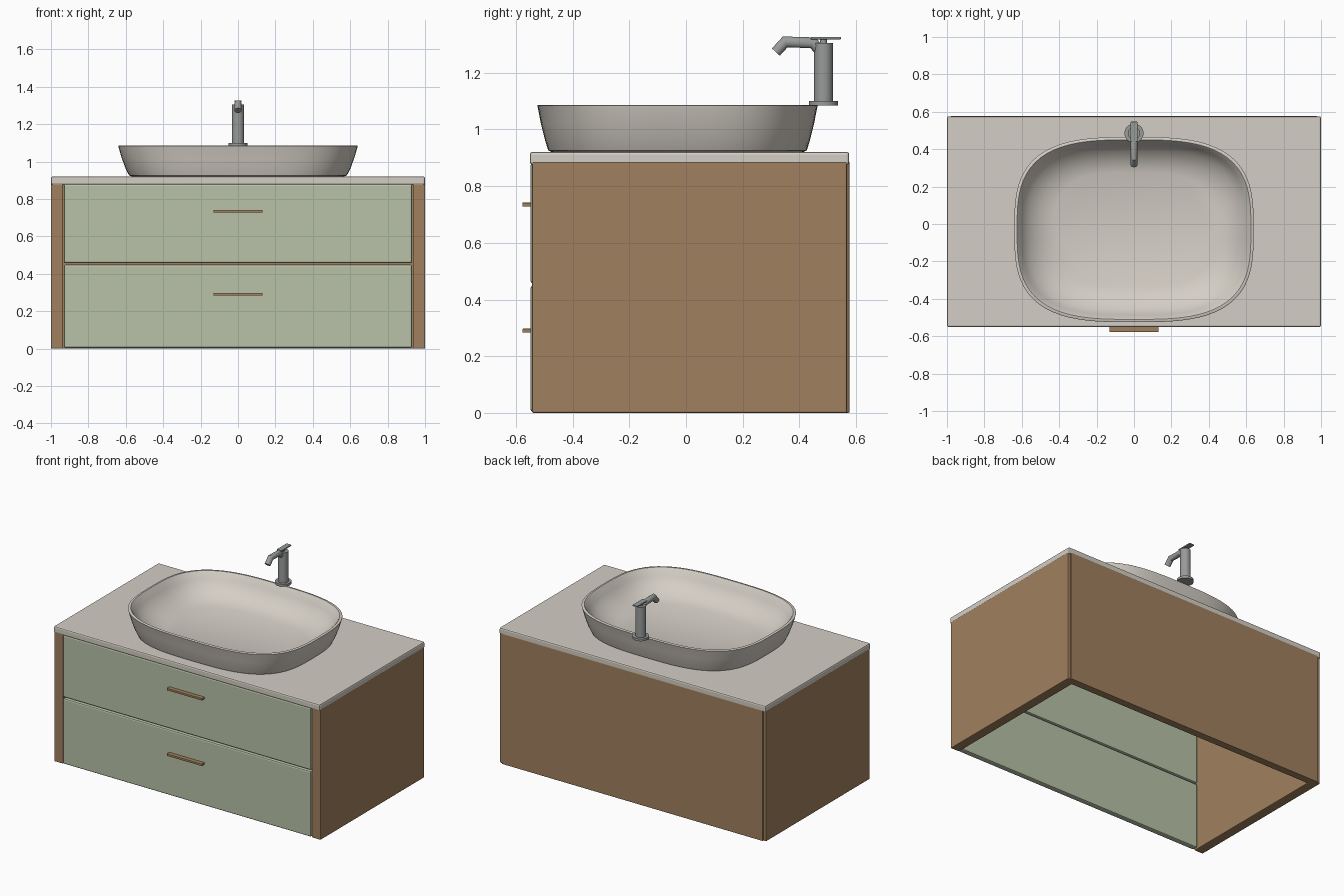
import bpy, bmesh, math
from mathutils import Vector

cube = bpy.data.objects.get("Cube")
if cube:
    bpy.data.objects.remove(cube, do_unlink=True)


def srgb(*rgb):
    return [((c / 255 + 0.055) / 1.055) ** 2.4 for c in rgb] + [1.0]


def material(name, colour):
    m = bpy.data.materials.new(name)
    m.use_nodes = True
    m.diffuse_color = colour
    m.node_tree.nodes["Principled BSDF"].inputs["Base Color"].default_value = colour
    return m


wood = material("warm wood", srgb(160, 128, 94))
green = material("sage green", srgb(184, 194, 168))
stone = material("pale stone", srgb(212, 206, 197))
metal = material("brushed metal", srgb(152, 155, 153))


def finish(name, bm, mat, smooth=None):
    bmesh.ops.recalc_face_normals(bm, faces=bm.faces)
    mesh = bpy.data.meshes.new(name)
    bm.to_mesh(mesh)
    bm.free()
    ob = bpy.data.objects.new(name, mesh)
    bpy.context.collection.objects.link(ob)
    mesh.materials.append(mat)
    if smooth:
        bpy.ops.object.select_all(action="DESELECT")
        ob.select_set(True)
        bpy.context.view_layer.objects.active = ob
        bpy.ops.object.shade_smooth_by_angle(angle=math.radians(smooth))
    return ob


def box(name, x, y, z, mat, bevel=0.0):
    bm = bmesh.new()
    bmesh.ops.create_cube(bm, size=1)
    for v in bm.verts:
        for i, (lo, hi) in enumerate((x, y, z)):
            v.co[i] = lo + (v.co[i] + 0.5) * (hi - lo)
    ob = finish(name, bm, mat)
    if bevel:
        mod = ob.modifiers.new("edge", "BEVEL")
        mod.width = bevel
        mod.segments = 2
    return ob


def loft(name, rings, mat, smooth):
    """Skin a list of closed rings and cap both ends."""
    bm = bmesh.new()
    loops = [[bm.verts.new(p) for p in ring] for ring in rings]
    n = len(loops[0])
    for a, b in zip(loops, loops[1:]):
        for i in range(n):
            j = (i + 1) % n
            bm.faces.new((a[i], a[j], b[j], b[i]))
    bm.faces.new(loops[0])
    bm.faces.new(loops[-1])
    return finish(name, bm, mat, smooth)


def oval(a, b, z, power=3.1, cy=-0.03, n=96):
    """Rounded rectangle ring as a superellipse."""
    ring = []
    for i in range(n):
        t = 2 * math.pi * i / n
        c, s = math.cos(t), math.sin(t)
        r = (abs(c) ** power + abs(s) ** power) ** (-1 / power)
        ring.append((a * r * c, cy + b * r * s, z))
    return ring


def tube(name, path, radius, mat, n=20):
    """Mitred round tube along a path in the x = 0 plane."""
    pts = [Vector((0, y, z)) for y, z in path]
    rings = []
    for i, p in enumerate(pts):
        before = (p - pts[max(i - 1, 0)]).normalized()
        after = (pts[min(i + 1, len(pts) - 1)] - p).normalized()
        d = (before + after).normalized()
        stretch = 1 / max(d.dot(after), d.dot(before))
        up = Vector((1, 0, 0)).cross(d) * stretch
        rings.append([p + radius * (Vector((math.cos(t), 0, 0)) + up * math.sin(t))
                      for t in (2 * math.pi * k / n for k in range(n))])
    return loft(name, rings, mat, 35)


# Cabinet carcass, open underneath
for side, s in (("left", 1), ("right", -1)):
    box(side + "_panel", sorted((s * 0.935, s)), (-0.543, 0.568), (0, 0.887), wood, 0.005)
box("back_panel", (-0.98, 0.98), (0.525, 0.577), (0, 0.887), wood, 0.004)
box("countertop", (-1, 1), (-0.551, 0.576), (0.876, 0.921), stone, 0.009)

# Drawer fronts and handles
for name, low, high, grip in (("lower", 0.004, 0.449, 0.29), ("upper", 0.457, 0.88, 0.735)):
    box(name + "_drawer_front", (-0.931, 0.931), (-0.549, -0.51), (low, high), green, 0.009)
    box(name + "_handle", (-0.132, 0.132), (-0.577, -0.547), (grip - 0.007, grip + 0.007), wood, 0.002)

# Basin: outer wall, thin rim, sloping inner wall, flat floor
loft("basin", [
    oval(0.56, 0.44, 0.919),
    oval(0.582, 0.456, 0.926),
    oval(0.600, 0.467, 0.960),
    oval(0.622, 0.482, 1.020),
    oval(0.639, 0.493, 1.078),
    oval(0.640, 0.495, 1.084),
    oval(0.636, 0.491, 1.087),
    oval(0.625, 0.480, 1.087),
    oval(0.619, 0.474, 1.081),
    oval(0.598, 0.456, 1.040),
    oval(0.560, 0.425, 0.995),
    oval(0.500, 0.370, 0.956),
    oval(0.425, 0.308, 0.932),
], stone, 40)

# Tap
tube("tap_base", [(0.485, 1.084), (0.485, 1.100)], 0.051, metal, 40)
tube("tap_body", [(0.485, 1.098), (0.485, 1.305)], 0.033, metal, 40)
tube("tap_spout", [(0.317, 1.273), (0.350, 1.309), (0.448, 1.306), (0.480, 1.268)], 0.019, metal)
tube("lever_stem", [(0.485, 1.300), (0.485, 1.320)], 0.012, metal)
box("tap_lever", (-0.018, 0.018), (0.440, 0.547), (1.318, 1.327), metal, 0.002)
